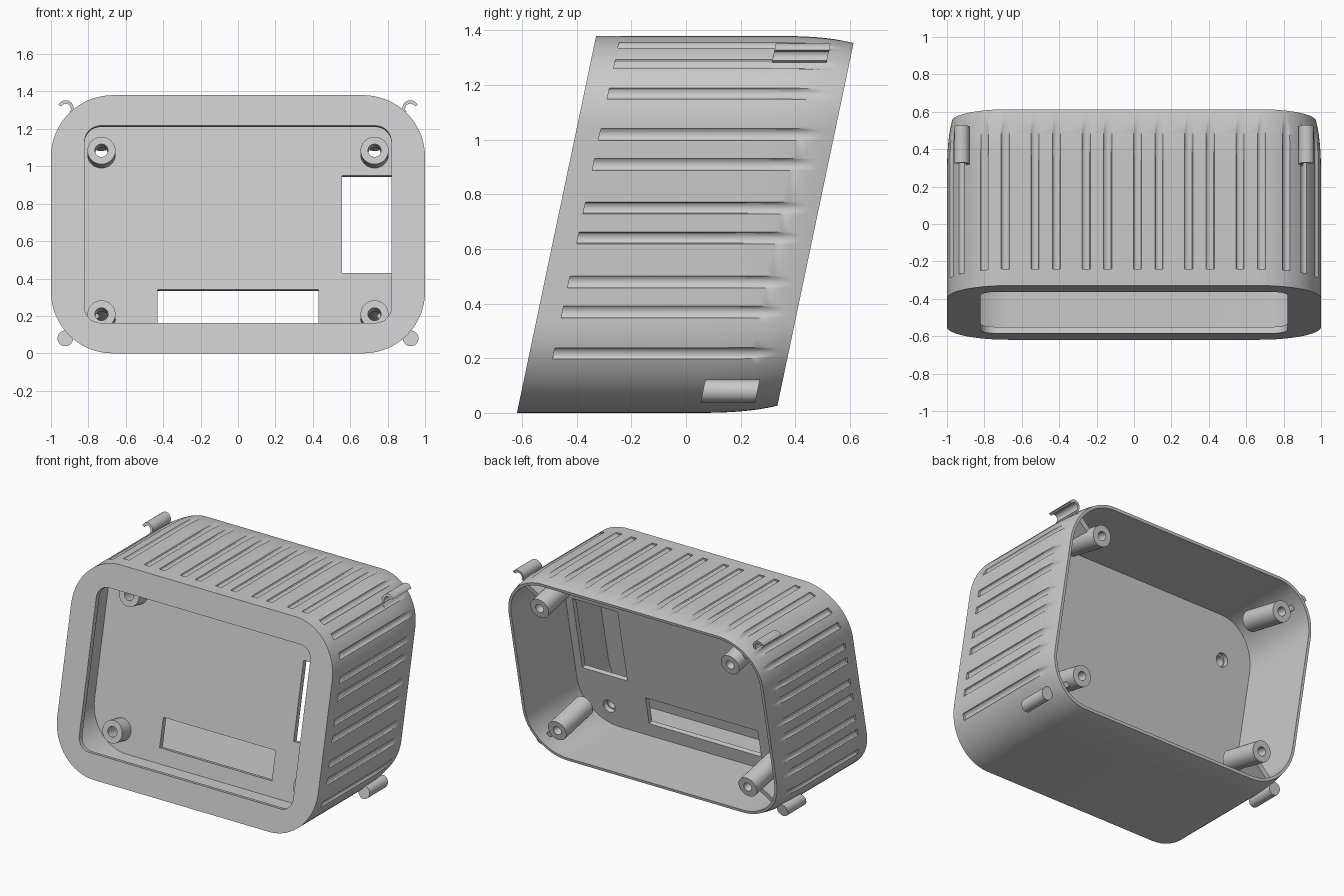
import bpy, bmesh, math
from mathutils import Matrix, Vector

if "Cube" in bpy.data.objects:
    bpy.data.objects.remove(bpy.data.objects["Cube"])

SLOPE, MID = 0.21, 0.69           # lean of the case, half height
TILT = math.atan(SLOPE)
RADIUS, FRONT, BACK, WALL = 0.33, -0.474, 0.474, 0.045
GROOVE_W, GROOVE_D = 0.022, 0.016

grey = bpy.data.materials.new("plain grey plastic")
grey.use_nodes = True
COLOUR = (0.59, 0.59, 0.59, 1)
grey.diffuse_color = COLOUR
grey.node_tree.nodes["Principled BSDF"].inputs["Base Color"].default_value = COLOUR


def finish(name, bm, helper=False):
    bmesh.ops.remove_doubles(bm, verts=bm.verts, dist=1e-5)
    bmesh.ops.recalc_face_normals(bm, faces=bm.faces)
    mesh = bpy.data.meshes.new(name)
    bm.to_mesh(mesh)
    bm.free()
    obj = bpy.data.objects.new(name, mesh)
    bpy.context.collection.objects.link(obj)
    mesh.materials.append(grey)
    obj.hide_render = helper
    return obj


def lean(x, z, y, dz=0):
    """Place a front-view point at depth y inside the leaning case."""
    return Vector((x, y + SLOPE * (z - MID), z + dz))


def skin(bm, rings, closed=False):
    rows = [[bm.verts.new(p) for p in ring] for ring in rings]
    pairs = list(zip(rows, rows[1:])) + ([(rows[-1], rows[0])] if closed else [])
    for a, b in pairs:
        for i in range(len(a)):
            j = (i + 1) % len(a)
            bm.faces.new((a[i], a[j], b[j], b[i]))
    return rows


def prism(bm, points, y0, y1, square=False):
    """Extrude a front-view outline; square keeps it at right angles to the front."""
    drop = -SLOPE * (y1 - y0) if square else 0
    rows = skin(bm, [[lean(x, z, y0) for x, z in points],
                     [lean(x, z, y1, drop) for x, z in points]])
    bm.faces.new(rows[0])
    bm.faces.new(rows[1][::-1])


def rect(x0, x1, z0, z1):
    return [(x0, z0), (x1, z0), (x1, z1), (x0, z1)]


def circle(x, z, r, start=0, sweep=360, n=24):
    step = math.radians(sweep) / (n if sweep == 360 else n - 1)
    return [(x + r * math.cos(math.radians(start) + i * step),
             z + r * math.sin(math.radians(start) + i * step)) for i in range(n)]


# Rounded outline, measured along its edge from the top centre, clockwise
TOP, SIDE, ARC = 2 * (1 - RADIUS), 2 * (MID - RADIUS), RADIUS * math.pi / 2
LENGTHS = [TOP, ARC, SIDE, ARC] * 2
TOTAL = sum(LENGTHS)


def locate(s):
    s = (s + TOP / 2) % TOTAL
    for seg, length in enumerate(LENGTHS):
        if s <= length:
            return seg, s / length
        s -= length
    return 7, 1.0


def outline(s, hw, hh, r):
    def arc(i, t):
        i %= 4
        sx, sz = (1, 1, -1, -1)[i], (1, -1, -1, 1)[i]
        a = math.pi / 2 * (1 - i - t)
        return Vector(((hw - r) * sx + r * math.cos(a),
                       MID + (hh - r) * sz + r * math.sin(a)))
    seg, t = locate(s)
    i = seg // 2
    return arc(i, t) if seg % 2 else arc(i - 1, 1).lerp(arc(i, 0), t)


# Groove positions: pairs on the top, corners and both sides
grooves = [0.076 + 0.274 * k + d for k in range(-3, 3) for d in (-0.0575, 0.0575)]
grooves += [0.82, 0.937, 1.066, -0.955, -1.066]
side_start = TOP / 2 + ARC
for z in (1.02, 0.91, 0.75, 0.64, 0.48, 0.37, 0.215):
    grooves += [side_start + 1.05 - z, -(side_start + 1.05 - z)]

samples, at = set(), -TOP / 2
for n, length in enumerate(LENGTHS):
    steps = 16 if n % 2 else 1
    samples |= {round((at + length * i / steps) % TOTAL, 5) for i in range(steps)}
    at += length
for g in grooves:
    samples |= {round((g + GROOVE_W * q) % TOTAL, 5)
                for q in (-1, -0.85, -0.5, 0, 0.5, 0.85, 1)}
samples = sorted(samples)


def groove_depth(s):
    for g in grooves:
        d = abs((s - g + TOTAL / 2) % TOTAL - TOTAL / 2) / GROOVE_W
        if d < 0.999:
            return GROOVE_D * math.sqrt(1 - d * d)
    return 0


def case_ring(y, inset=0.0, cut=False):
    ring = []
    for s in samples:
        k = max(inset, groove_depth(s)) if cut else inset
        p = outline(s, 1 - k, MID - k, RADIUS - k)
        ring.append(lean(p.x, p.y, y))
    return ring


def opening_ring(y, dz=0):
    pts = [outline(s, 0.82, 0.527, 0.085) for s in samples]
    return [lean(p.x, p.y, y, dz) for p in pts]


# Case shell: front lip, grooved outside, tapered back, open inside
LIP, TAPER = 0.035, 0.15
rings = [opening_ring(FRONT + LIP, -SLOPE * LIP), opening_ring(FRONT),
         case_ring(FRONT), case_ring(-0.385), case_ring(-0.385, cut=True)]
steps = 14
for i in range(steps + 1):
    t = i / steps
    rings.append(case_ring(TAPER + (BACK - TAPER) * t, 0.026 * t ** 3, True))
rings += [case_ring(BACK, WALL), case_ring(FRONT + LIP, WALL)]
bm = bmesh.new()
skin(bm, rings, closed=True)
parts = [finish("case_shell", bm)]

# Inner panel with two windows and four screw holes
PANEL = FRONT + 0.344
bosses = [(sx * 0.73, z) for sx in (-1, 1) for z in (0.189, 1.064)]
bm = bmesh.new()
edge = [outline(s, 0.96, MID - 0.04, RADIUS - 0.04) for s in samples]
prism(bm, [tuple(p) for p in edge], PANEL, PANEL + 0.035)
panel = finish("inner_panel", bm)
bm = bmesh.new()
holes = [rect(0.555, 0.9, 0.43, 0.95), rect(-0.43, 0.43, 0.145, 0.34)]
holes += [circle(x, z, 0.045) for x, z in bosses]
for pts in holes:
    z_shift = SLOPE * 0.05        # start ahead of the panel, meet it at the right height
    prism(bm, [(x, z + z_shift) for x, z in pts], PANEL - 0.05, PANEL + 0.1, True)
cutter = finish("panel_cutter", bm, helper=True)
cutter.hide_set(True)
mod = panel.modifiers.new("cut_holes", "BOOLEAN")
mod.operation, mod.solver, mod.object = "DIFFERENCE", "EXACT", cutter
parts.append(panel)


def turned(name, profile, x, z, y, closed):
    """Lathe (radius, distance forward) steps around the front normal."""
    bm = bmesh.new()
    n = 32
    skin(bm, [[(r * math.cos(i * math.tau / n), r * math.sin(i * math.tau / n), h)
               for i in range(n)] for r, h in profile], closed)
    place = Matrix.Translation(lean(x, z, y)) @ Matrix.Rotation(math.pi / 2 - TILT, 4, "X")
    bm.transform(place)
    parts.append(finish(name, bm))


# Hollow screw bosses on the front of the panel
for x, z in bosses:
    turned("panel_boss", [(0.035, 0), (0.075, 0), (0.075, 0.1), (0.035, 0.1)],
           x, z, PANEL, True)

# Back posts, corner ribs and outer clips
for sx in (-1, 1):
    side = "left" if sx > 0 else "right"
    for level, z in (("lower", 0.23), ("upper", 1.15)):
        turned(f"{side}_{level}_back_post",
               [(0, 0.3), (0.07, 0.3), (0.07, 0), (0.03, 0), (0.03, 0.12), (0, 0.12)],
               sx * 0.73, z, BACK - 0.01, False)
        up = 1 if level == "upper" else -1
        a = Vector((sx * 0.75, z + up * 0.02))
        b = Vector((sx * 0.895, MID + up * 0.585))
        w = (b - a).orthogonal().normalized() * 0.017
        bm = bmesh.new()
        prism(bm, [tuple(p) for p in (a + w, b + w, b - w, a - w)], 0.19, 0.39)
        parts.append(finish(f"{side}_{level}_rib", bm))
        if level == "upper":
            pts = circle(0.922, 1.31, 0.043, 25, 195) + circle(0.921, 1.308, 0.027, 220, -190)
        else:
            pts = circle(0.923, 0.08, 0.042)
        bm = bmesh.new()
        prism(bm, [(sx * x, zz) for x, zz in pts], 0.19, 0.39)
        parts.append(finish(f"{side}_{level}_clip", bm))

# Smooth curved surfaces, keep edges sharp
bpy.ops.object.select_all(action="DESELECT")
for obj in parts:
    obj.select_set(True)
bpy.context.view_layer.objects.active = parts[0]
bpy.ops.object.shade_smooth_by_angle(angle=math.radians(30))
